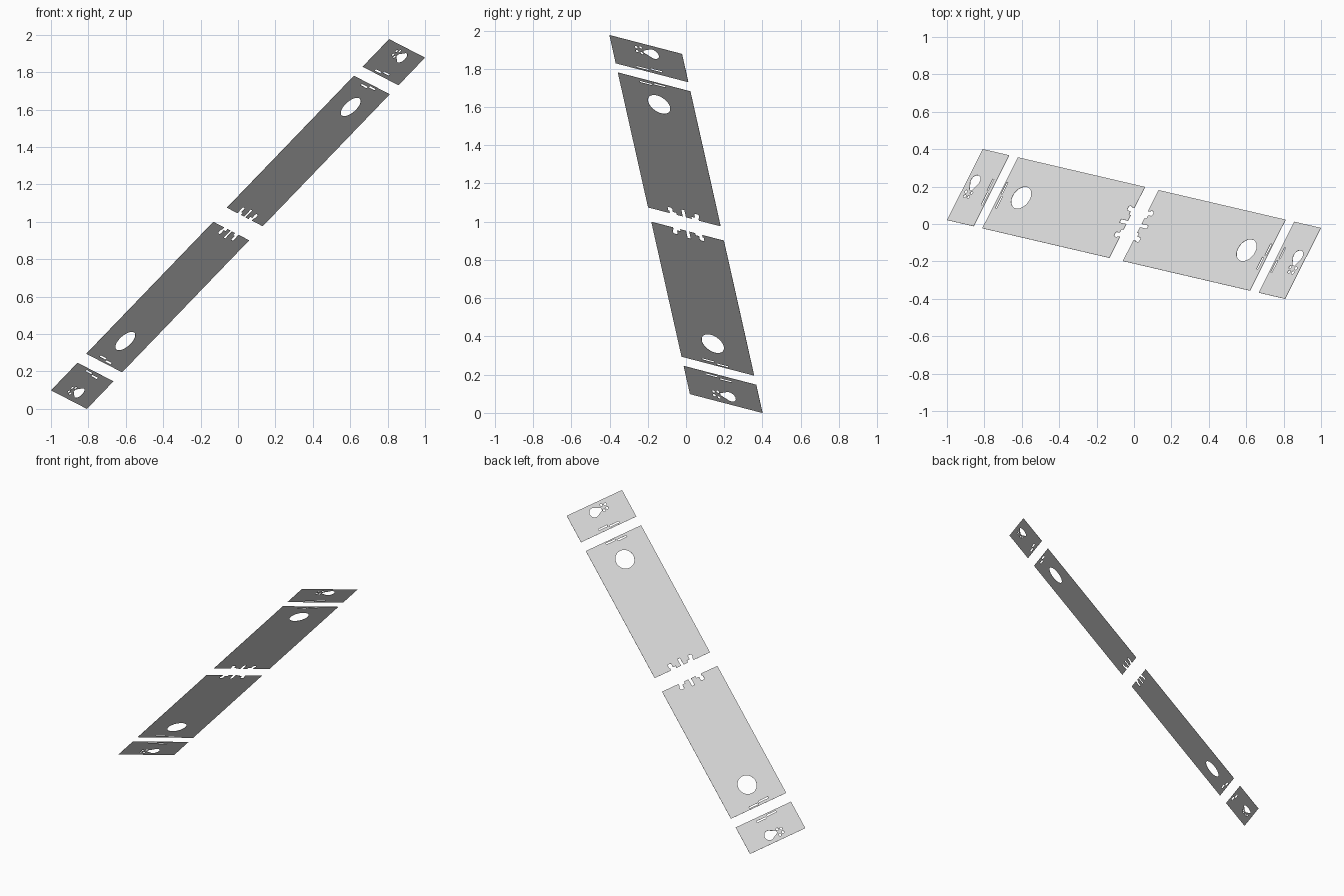
import bpy
from math import sin, cos, pi
from mathutils import Matrix, Vector

cube = bpy.data.objects.get("Cube")
if cube:
    bpy.data.objects.remove(cube, do_unlink=True)

GREY = (0.72, 0.72, 0.72, 1)
mat = bpy.data.materials.new("light grey")
mat.use_nodes = True
mat.diffuse_color = GREY
mat.node_tree.nodes["Principled BSDF"].inputs["Base Color"].default_value = GREY

# Tilted plane that all sheets lie in: long axis, short axis, normal
along = Vector((0.6845, -0.1595, 0.711)).normalized()
normal = along.cross(Vector((0.438, 0.87, -0.226))).normalized()
across = normal.cross(along)
plane = Matrix((along, across, normal)).transposed().to_4x4()
plane.translation = (0, 0, 0.988)

HALF = 0.218          # half width of the strip
INNER, OUTER = 0.053, 1.045
END_IN, END_OUT = 1.113, 1.32


def circle(u, v, r, n=32):
    return [(u + r * cos(2 * pi * i / n), v + r * sin(2 * pi * i / n)) for i in range(n)]


def slot(u, v0, v1, w=0.005):
    return [(u - w, v0), (u + w, v0), (u + w, v1), (u - w, v1)]


def teardrop(u, v, r, tip):
    arc = [(u + r * cos(a), v + r * sin(a))
           for a in (-pi / 5 + i * 1.4 * pi / 24 for i in range(25))]
    return arc + [(u - 0.008, tip), (u + 0.008, tip)]


def sheet(name, loops, side):
    """Thin flat sheet: first loop is the outline, the rest are holes."""
    curve = bpy.data.curves.new(name, "CURVE")
    curve.dimensions = "2D"
    curve.fill_mode = "BOTH"
    curve.extrude = 0.0008
    for loop in loops:
        spline = curve.splines.new("POLY")
        spline.points.add(len(loop) - 1)
        for point, (u, v) in zip(spline.points, loop):
            point.co = (side * u, v, 0, 1)
        spline.use_cyclic_u = True
    temp = bpy.data.objects.new(name + "_outline", curve)
    bpy.context.collection.objects.link(temp)
    graph = bpy.context.evaluated_depsgraph_get()
    mesh = bpy.data.meshes.new_from_object(temp.evaluated_get(graph))
    bpy.data.objects.remove(temp, do_unlink=True)
    mesh.materials.clear()
    mesh.materials.append(mat)
    obj = bpy.data.objects.new(name, mesh)
    obj.matrix_world = plane
    bpy.context.collection.objects.link(obj)


# Notched inner edge: a middle slot and a hooked lock on each side of it
half_edge = [(0.105, 0.01), (INNER, 0.01), (INNER, 0.045), (0.068, 0.045),
             (0.068, 0.066), (0.092, 0.066), (0.098, 0.072), (0.098, 0.088),
             (0.092, 0.094), (0.074, 0.094), (0.068, 0.088), (INNER, 0.088)]
edge = [(u, -v) for u, v in reversed(half_edge)] + half_edge

long_panel = [
    [(INNER, -HALF)] + edge + [(INNER, HALF), (OUTER, HALF), (OUTER, -HALF)],
    circle(0.88, 0, 0.066, 48),
    slot(1.02, -0.09, -0.018),
    slot(1.03, -0.005, 0.065),
]

end_panel = [
    [(END_IN, -HALF), (END_IN, HALF), (END_OUT, HALF), (END_OUT, -HALF)],
    teardrop(1.26, 0.034, 0.034, -0.025),
    slot(1.13, -0.09, -0.018),
    slot(1.14, -0.005, 0.065),
] + [circle(1.266 + du, v, 0.009, 12)
     for du, v in ((0.021, -0.037), (-0.021, -0.037), (0.014, -0.064), (-0.014, -0.064))]

for side, word in ((1, "upper"), (-1, "lower")):
    sheet(word + "_long_panel", long_panel, side)
    sheet(word + "_end_panel", end_panel, side)
